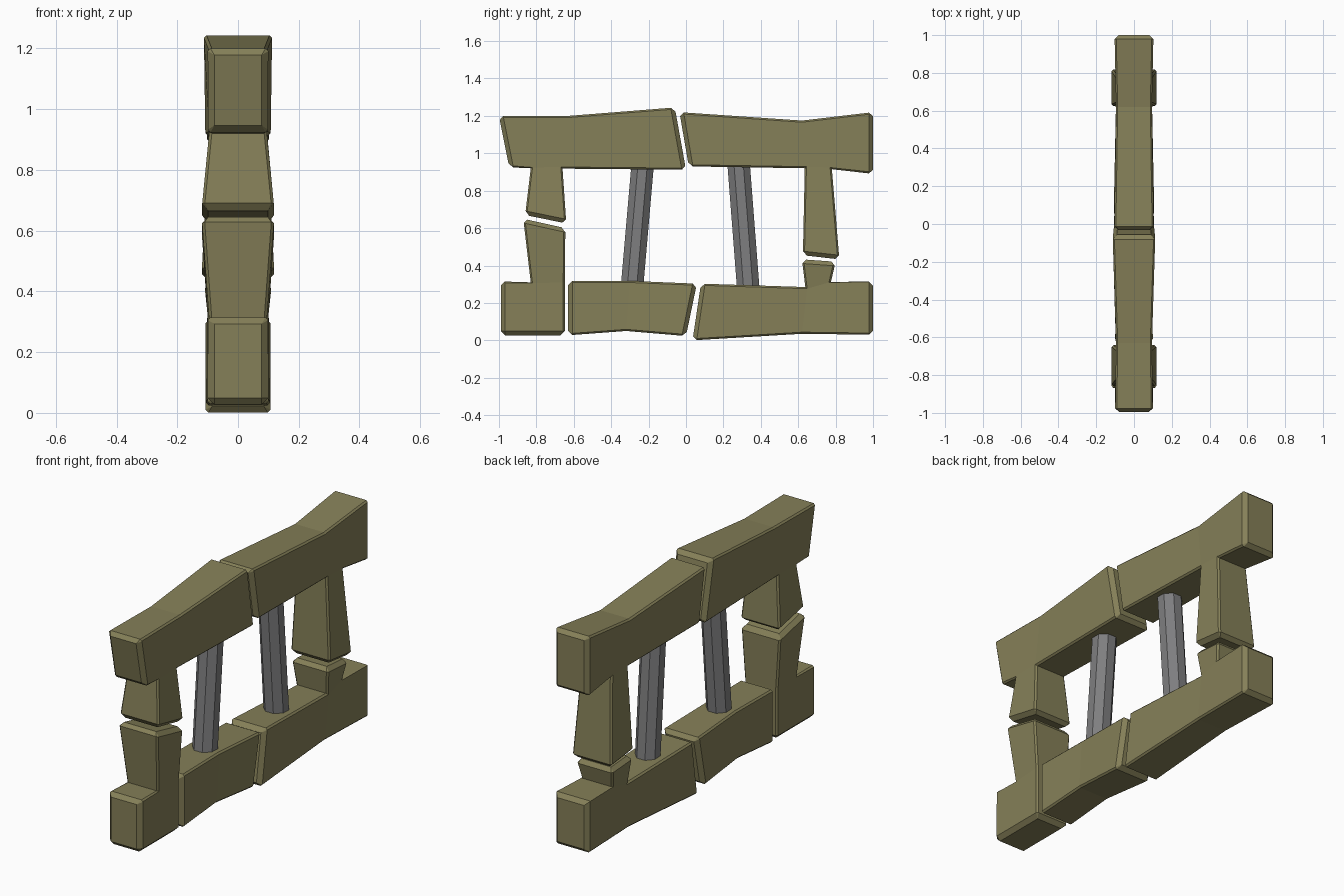
import bpy, bmesh, math
from mathutils import Vector

if "Cube" in bpy.data.objects:
    bpy.data.objects.remove(bpy.data.objects["Cube"])


def material(name, rgb):
    m = bpy.data.materials.new(name)
    m.diffuse_color = (*rgb, 1)
    m.use_nodes = True
    m.node_tree.nodes["Principled BSDF"].inputs["Base Color"].default_value = m.diffuse_color
    return m


stone = material("olive stone", (0.235, 0.215, 0.098))
iron = material("grey iron", (0.21, 0.21, 0.215))


def block(name, pts, cells, ends):
    """Stone: side profile of (y, z, half width), split into cells.
    ends lists the profile edges (by first index) that are broken end faces."""
    bm = bmesh.new()
    n = len(pts)
    left = [bm.verts.new((-w, y, z)) for y, z, w in pts]
    right = [bm.verts.new((w, y, z)) for y, z, w in pts]
    for c in cells:
        bm.faces.new([right[i] for i in c])
        bm.faces.new([left[i] for i in reversed(c)])
    weight = bm.edges.layers.float.new("bevel_weight_edge")
    for i in range(n):
        j = (i + 1) % n
        bm.faces.new((left[i], left[j], right[j], right[i]))
    for i in range(n):
        j = (i + 1) % n
        for side in (left, right):
            bm.edges.get((side[i], side[j]))[weight] = 1.0 if i in ends else 0.4
        if i in ends:
            for k in (i, j):
                bm.edges.get((left[k], right[k]))[weight] = 1.0
    bmesh.ops.recalc_face_normals(bm, faces=bm.faces)
    me = bpy.data.meshes.new(name)
    bm.to_mesh(me)
    bm.free()
    me.materials.append(stone)
    ob = bpy.data.objects.new(name, me)
    bpy.context.collection.objects.link(ob)
    mod = ob.modifiers.new("chamfer", 'BEVEL')
    mod.limit_method = 'WEIGHT'
    mod.width = 0.022
    mod.segments = 1


# Lintel halves, each with the upper part of a post
block("lintel_left",
      [(-1, 1.2, .1), (-.63, 1.2, .095), (-.06, 1.245, .113), (0, .912, .108),
       (-.66, .918, .095), (-.64, .625, .12), (-.86, .67, .12), (-.83, .92, .095),
       (-.945, .925, .1)],
      [(0, 1, 4, 7, 8), (1, 2, 3, 4), (4, 5, 6, 7)], {2, 5, 8})
block("lintel_right",
      [(-.035, 1.22, .105), (.62, 1.175, .095), (1, 1.22, .103), (1, .89, .103),
       (.78, .915, .095), (.82, .433, .12), (.625, .455, .12), (.635, .92, .095),
       (.015, .93, .105)],
      [(0, 1, 7, 8), (1, 2, 3, 4, 7), (4, 5, 6, 7)], {2, 5, 8})

# Lower left post and sill stones
block("left_post_base",
      [(-.99, .315, .1), (-.83, .31, .095), (-.87, .65, .12), (-.645, .6, .12),
       (-.648, .31, .1), (-.648, .027, .1), (-.99, .027, .1)],
      [(0, 1, 4, 5, 6), (1, 2, 3, 4)], {2, 5, 6})
block("sill_middle",
      [(-.63, .318, .1), (-.3, .318, .095), (.058, .303, .107), (0, .023, .107),
       (-.32, .05, .095), (-.63, .027, .1)],
      [(0, 1, 4, 5), (1, 2, 3, 4)], {2, 5})
block("sill_right",
      [(.08, .303, .107), (.638, .285, .095), (.62, .433, .112), (.8, .42, .112),
       (.775, .312, .095), (1, .315, .103), (1, .03, .103), (.62, .035, .095),
       (.035, 0, .107)],
      [(0, 1, 7, 8), (1, 4, 5, 6, 7), (1, 2, 3, 4)], {2, 5, 8})


# Leaning iron bars
def bar(name, low, high):
    a, b = Vector((0, *low)), Vector((0, *high))
    d = b - a
    bpy.ops.mesh.primitive_cylinder_add(vertices=8, radius=.065, depth=d.length,
                                        location=(a + b) / 2)
    ob = bpy.context.object
    ob.name = name
    ob.rotation_euler = (-math.atan2(d.y, d.z), 0, 0)
    for v in ob.data.vertices:  # turn the octagon flat side outwards
        c, s = math.cos(math.pi / 8), math.sin(math.pi / 8)
        v.co.x, v.co.y = c * v.co.x - s * v.co.y, s * v.co.x + c * v.co.y
    ob.data.materials.append(iron)


bar("bar_left", (-.29, .27), (-.23, .96))
bar("bar_right", (.335, .25), (.28, .96))
